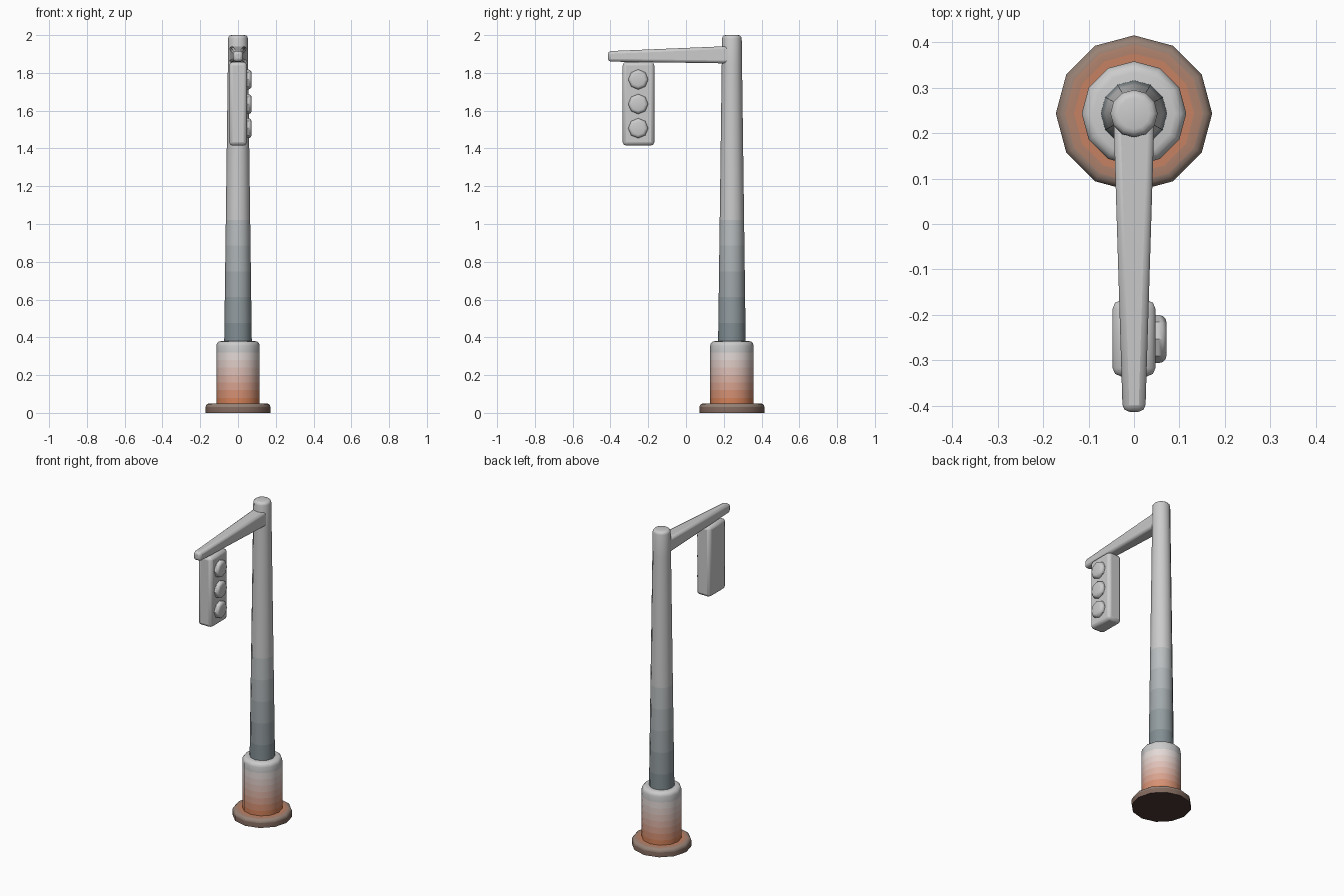
import bpy, bmesh, math
from mathutils import Matrix, Vector

if "Cube" in bpy.data.objects:
    bpy.data.objects.remove(bpy.data.objects["Cube"])

GREY = (0.8, 0.8, 0.8)
POLE_Y = 0.243


def mix(a, b, t):
    t = max(0.0, min(1.0, t))
    return tuple(p + (q - p) * t for p, q in zip(a, b))


def finish(bm, name, location=(0, 0, 0), bevel=0.0, angle=40):
    bmesh.ops.recalc_face_normals(bm, faces=bm.faces[:])
    mesh = bpy.data.meshes.new(name)
    bm.to_mesh(mesh)
    bm.free()
    obj = bpy.data.objects.new(name, mesh)
    obj.location = location
    bpy.context.collection.objects.link(obj)
    if bevel:
        mod = obj.modifiers.new("rounded_edges", 'BEVEL')
        mod.width, mod.segments = bevel, 2
        mod.limit_method, mod.angle_limit = 'ANGLE', math.radians(40)
    bpy.ops.object.select_all(action='DESELECT')
    obj.select_set(True)
    bpy.context.view_layer.objects.active = obj
    bpy.ops.object.shade_smooth_by_angle(angle=math.radians(angle))
    return obj


def rim(r, z, b):
    """Rounded upper edge of a turned part."""
    return [(r - b + b * math.cos(a), z - b + b * math.sin(a))
            for a in (0, math.pi / 6, math.pi / 3, math.pi / 2)]


def lathe(name, profile, sides=12, location=(0, 0, 0), turn=None, colour=None):
    """Turn (radius, height) points about z; colour(r, z) tints each band."""
    bm = bmesh.new()
    rings = [[bm.verts.new((r * math.cos(math.tau * i / sides),
                            r * math.sin(math.tau * i / sides), z))
              for i in range(sides)] for r, z in profile]
    bm.faces.new(rings[0])
    bm.faces.new(rings[-1])
    tints = [colour(*profile[0]), colour(*profile[-1])] if colour else []
    for k in range(len(rings) - 1):
        lo, hi = rings[k], rings[k + 1]
        for i in range(sides):
            j = (i + 1) % sides
            f = bm.faces.new((lo[i], lo[j], hi[j], hi[i]))
            f.material_index = k + 2 if colour else 0
        if colour:
            (r0, z0), (r1, z1) = profile[k], profile[k + 1]
            tints.append(colour((r0 + r1) / 2, (z0 + z1) / 2))
    if turn:
        bm.transform(turn)
    obj = finish(bm, name, location)
    for k, tint in enumerate(tints):
        mat = bpy.data.materials.new(f"{name}_tint_{k}")
        mat.diffuse_color = (*tint, 1)
        mat.use_nodes = True
        mat.node_tree.nodes["Principled BSDF"].inputs["Base Color"].default_value = mat.diffuse_color
        obj.data.materials.append(mat)
    if colour:
        faces = obj.data.polygons
        faces[1].material_index = 1
    return obj


def loft(name, sections, bevel):
    """Rectangular beam along y through (y, half_width, z_low, z_high) sections."""
    bm = bmesh.new()
    rings = [[bm.verts.new(p) for p in ((-w, y, lo), (w, y, lo), (w, y, hi), (-w, y, hi))]
             for y, w, lo, hi in sections]
    bm.faces.new(rings[0])
    bm.faces.new(rings[-1])
    for a, b in zip(rings, rings[1:]):
        for i in range(4):
            j = (i + 1) % 4
            bm.faces.new((a[i], a[j], b[j], b[i]))
    return finish(bm, name, bevel=bevel)


# Rusty foot flange
RUST, DIRT = (0.65, 0.22, 0.10), (0.22, 0.14, 0.11)
flange_rim = rim(0.172, 0.05, 0.02)
lathe("base_flange", [(0.172, 0)] + flange_rim + [(0.132, 0.05), (0.112, 0.05)],
      location=(0, POLE_Y, 0),
      colour=lambda r, z: (0.07, 0.04, 0.035) if z == 0
      else mix(RUST, (0.3, 0.22, 0.18), (r - 0.11) / 0.05) if z > 0.03 else DIRT)

# Collar fading from rust to bare grey
lathe("base_collar",
      [(0.115, 0.04 + 0.04 * i) for i in range(8)] + rim(0.115, 0.38, 0.025),
      location=(0, POLE_Y, 0),
      colour=lambda r, z: mix(RUST, GREY, (z - 0.07) / 0.28))

# Tapered pole, darker towards the foot
pole_side = [(0.0735 - 0.0215 * t / 12, 0.34 + 1.635 * t / 12) for t in range(12)]
lathe("pole", pole_side + rim(0.052, 2.0, 0.018), location=(0, POLE_Y, 0),
      colour=lambda r, z: mix((0.21, 0.26, 0.28), GREY, (z - 0.38) / 1.2))

# Tapered overhead arm
loft("arm", [(-0.413, 0.025, 1.86, 1.915), (0.235, 0.045, 1.85, 1.942)], 0.015)

# Signal housing
loft("signal_housing", [(-0.335, 0.047, 1.415, 1.858), (-0.168, 0.047, 1.415, 1.858)], 0.018)

# Three octagonal lamps facing the right side
for i, z in enumerate((1.765, 1.635, 1.507)):
    lathe(f"signal_lamp_{i + 1}", [(0.053, 0)] + rim(0.053, 0.032, 0.018), sides=8,
          location=(0.04, -0.253, z), turn=Matrix.Rotation(math.pi / 2, 4, 'Y'))
